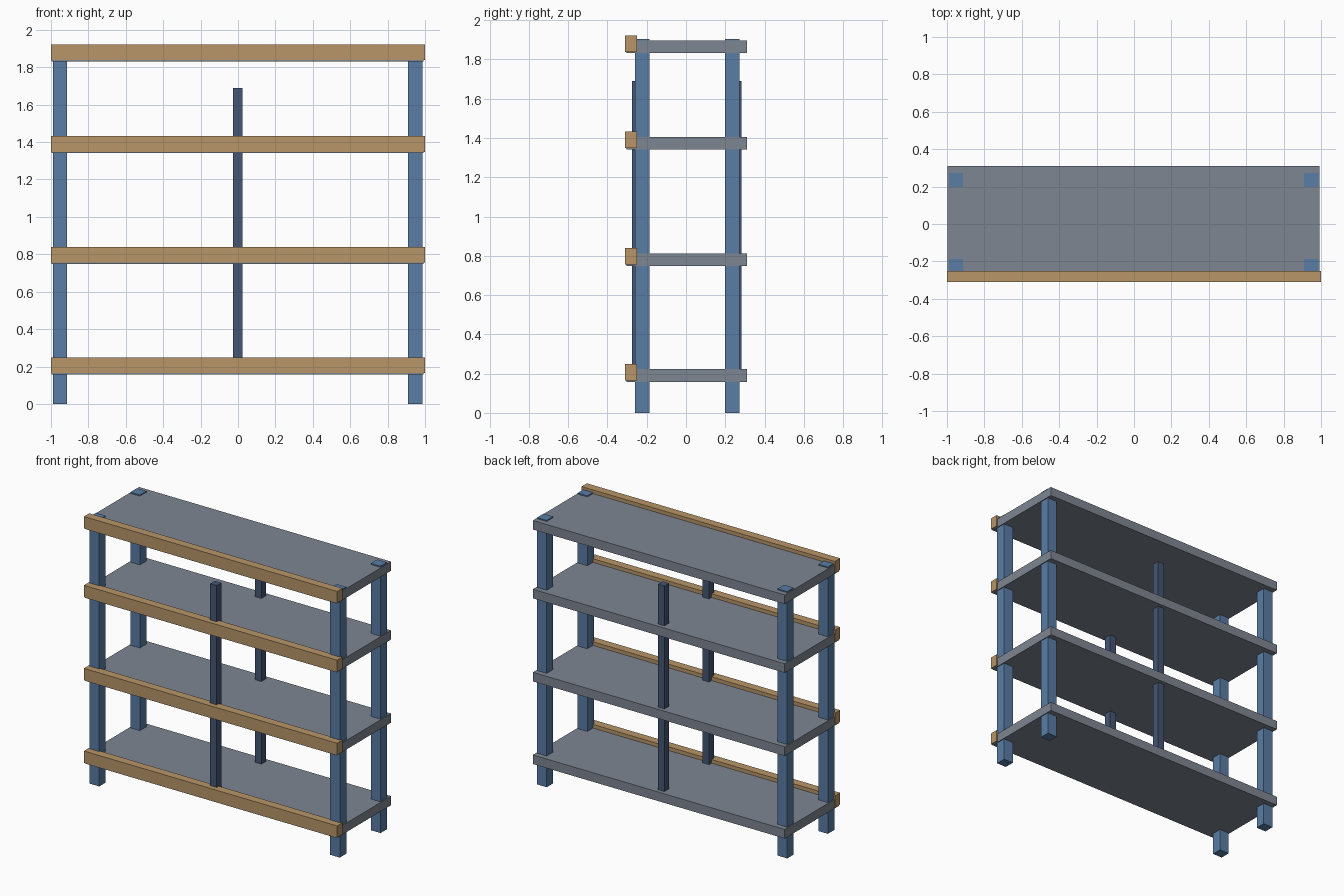
import bpy

cube = bpy.data.objects.get("Cube")
if cube:
    bpy.data.objects.remove(cube, do_unlink=True)


def material(name, rgb):
    m = bpy.data.materials.new(name)
    m.use_nodes = True
    color = (*rgb, 1.0)
    m.diffuse_color = color
    node = next(n for n in m.node_tree.nodes if n.type == "BSDF_PRINCIPLED")
    node.inputs["Base Color"].default_value = color
    return m


def box(name, x, y, z, mat):
    """Box spanning the given (low, high) range on each axis."""
    spans = (x, y, z)
    bpy.ops.mesh.primitive_cube_add(size=1, location=[(a + b) / 2 for a, b in spans])
    obj = bpy.context.object
    obj.name = name
    obj.scale = [b - a for a, b in spans]
    bpy.ops.object.transform_apply(location=False, rotation=False, scale=True)
    obj.data.materials.append(mat)


grey = material("shelf grey", (0.21, 0.24, 0.29))
tan = material("trim tan", (0.48, 0.30, 0.14))
blue = material("leg blue", (0.10, 0.205, 0.38))
navy = material("support dark blue", (0.06, 0.093, 0.175))

# Shelf boards, each with a raised front lip
for i, z in enumerate((0.158, 0.748, 1.341, 1.832), 1):
    box(f"shelf_{i}", (-0.997, 0.992), (-0.303, 0.31), (z, z + 0.065), grey)
    box(f"front_trim_{i}", (-1, 1), (-0.31, -0.25), (z + 0.007, z + 0.091), tan)

# Corner legs and slim middle supports
rows = (("front", (-0.26, -0.187), (-0.275, -0.222)),
        ("back", (0.199, 0.272), (0.229, 0.282)))
for row, leg_y, support_y in rows:
    for side, x in (("right", -0.952), ("left", 0.948)):
        box(f"{row}_{side}_leg", (x - 0.038, x + 0.038), leg_y, (0, 1.905), blue)
    box(f"{row}_middle_support", (-0.027, 0.024), support_y, (0.18, 1.69), navy)
